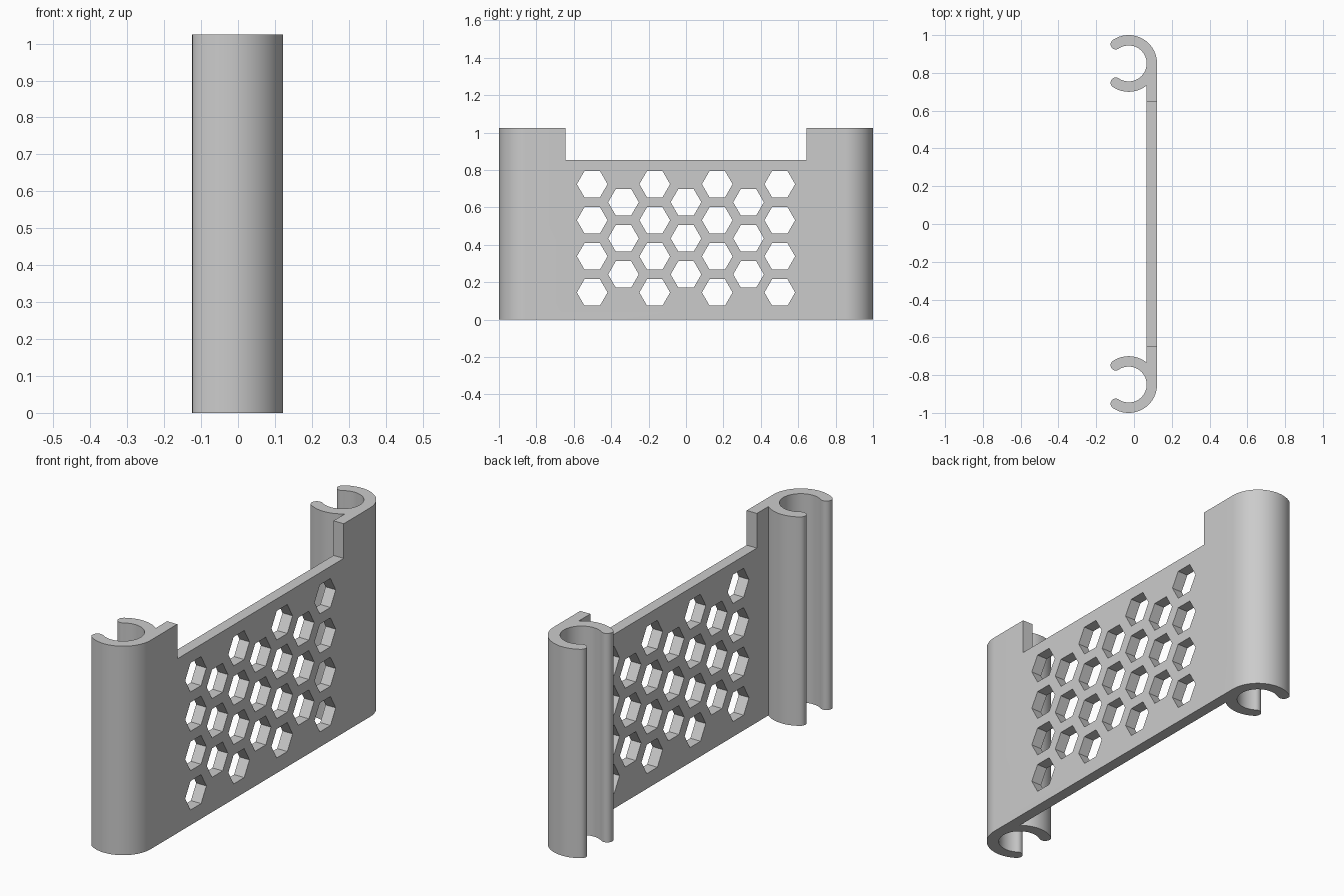
import bpy, bmesh
from math import radians, degrees, acos, cos, sin, pi, sqrt
from mathutils import Matrix, Vector

HEIGHT, NOTCH_Z, NOTCH_Y = 1.025, 0.855, 0.645
R_OUT, WALL = 0.15, 0.055
R_IN, R_MID = R_OUT - WALL, R_OUT - WALL / 2
CX, CY = -0.028, 0.85            # clip centre
OPEN = 124                       # half angle covered by each clip

cube = bpy.data.objects.get("Cube")
if cube:
    bpy.data.objects.remove(cube, do_unlink=True)

grey = bpy.data.materials.new("plain_grey")
grey.use_nodes = True
GREY = (0.6, 0.6, 0.6, 1)
grey.diffuse_color = GREY
grey.node_tree.nodes["Principled BSDF"].inputs["Base Color"].default_value = GREY


def arc(x, y, r, start, end, n):
    angles = [radians(start + (end - start) * i / n) for i in range(n + 1)]
    return [(x + r * cos(a), y + r * sin(a)) for a in angles]


def tip(angle, start):
    a = radians(angle)
    cap = arc(CX + R_MID * cos(a), CY + R_MID * sin(a), WALL / 2, start, start + 180, 12)
    return cap[1:-1]


def make_object(name, bm):
    bmesh.ops.recalc_face_normals(bm, faces=bm.faces)
    mesh = bpy.data.meshes.new(name)
    bm.to_mesh(mesh)
    bm.free()
    mesh.materials.append(grey)
    obj = bpy.data.objects.new(name, mesh)
    bpy.context.collection.objects.link(obj)
    return obj


# Plan outline: half with one open clip, mirrored across y
join = -degrees(acos(R_IN / R_OUT))
half = (arc(CX, CY, R_OUT, 0, OPEN, 40) + tip(OPEN, OPEN)
        + arc(CX, CY, R_IN, OPEN, -OPEN, 64) + tip(-OPEN, 180 - OPEN)
        + arc(CX, CY, R_OUT, -OPEN, join, 24))
outline = half + [(x, -y) for x, y in reversed(half)]

bm = bmesh.new()
base = bm.faces.new([bm.verts.new((x, y, 0)) for x, y in outline])
top = bmesh.ops.extrude_face_region(bm, geom=[base])
bmesh.ops.translate(bm, vec=(0, 0, HEIGHT),
                    verts=[v for v in top["geom"] if isinstance(v, bmesh.types.BMVert)])
panel = make_object("clip_panel", bm)

# Cutters: top notch and staggered hexagon holes
bm = bmesh.new()
plate_x = CX + R_OUT - WALL / 2
bmesh.ops.create_cube(bm, size=1, matrix=Matrix.Translation((plate_x, 0, NOTCH_Z + 0.25))
                      @ Matrix.Diagonal((0.2, 2 * NOTCH_Y, 0.5, 1)))
PITCH = 0.193
for col in range(-3, 4):
    rows = 4 if col % 2 else 3
    for row in range(rows):
        z = 0.435 + (row - (rows - 1) / 2) * PITCH
        place = Vector((plate_x, col * PITCH * sqrt(3) / 2, z))
        ring = [bm.verts.new(place + Vector((-0.1, 0.082 * cos(k * pi / 3),
                                             0.082 * sin(k * pi / 3)))) for k in range(6)]
        face = bm.faces.new(ring)
        ext = bmesh.ops.extrude_face_region(bm, geom=[face])
        bmesh.ops.translate(bm, vec=(0.2, 0, 0),
                            verts=[v for v in ext["geom"] if isinstance(v, bmesh.types.BMVert)])
cutter = make_object("hole_cutter", bm)
cutter.hide_render = True

cut = panel.modifiers.new("cut_holes", "BOOLEAN")
cut.operation = "DIFFERENCE"
cut.solver = "EXACT"
cut.object = cutter
bpy.ops.object.select_all(action="DESELECT")
bpy.context.view_layer.objects.active = panel
panel.select_set(True)
bpy.ops.object.modifier_apply(modifier=cut.name)
bpy.data.objects.remove(cutter, do_unlink=True)
bpy.ops.object.shade_smooth_by_angle(angle=radians(30))
